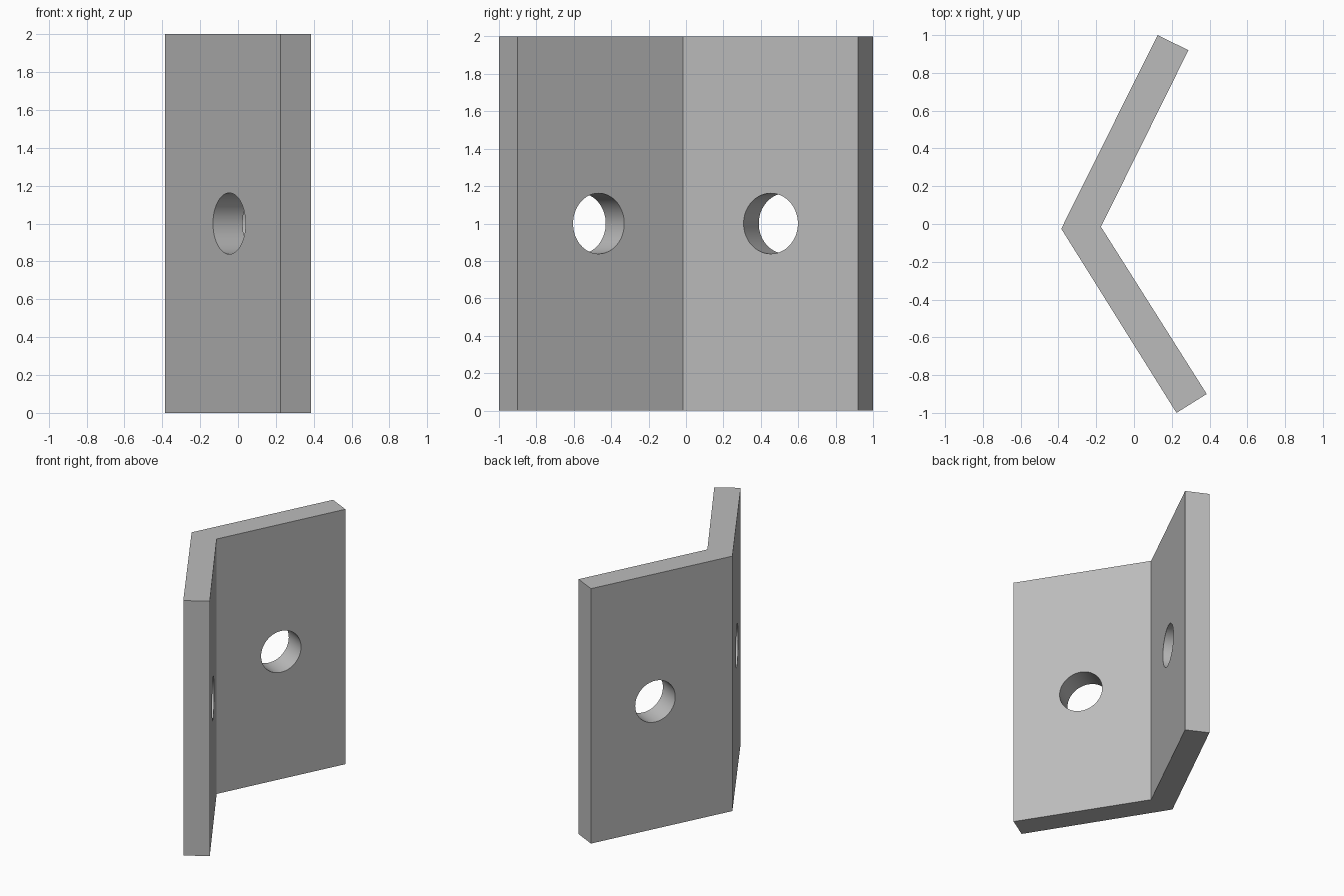
import bpy
import bmesh
from mathutils import Vector

cube = bpy.data.objects.get("Cube")
if cube:
    bpy.data.objects.remove(cube, do_unlink=True)

HEIGHT = 2.0
HOLE_RADIUS = 0.162

# Plan corners of the bent plate
OUTER_BEND, INNER_BEND = Vector((-0.385, -0.025)), Vector((-0.175, -0.015))
FRONT_OUTER, FRONT_INNER = Vector((0.225, -1.0)), Vector((0.385, -0.9))
BACK_OUTER, BACK_INNER = Vector((0.125, 1.0)), Vector((0.288, 0.92))

# Plain grey metal
grey = bpy.data.materials.new("plain grey")
grey.use_nodes = True
colour = (0.5, 0.5, 0.5, 1)
grey.diffuse_color = colour
grey.node_tree.nodes["Principled BSDF"].inputs["Base Color"].default_value = colour

# Bent plate, extruded from its plan
bm = bmesh.new()
plan = [FRONT_OUTER, FRONT_INNER, INNER_BEND, BACK_INNER, BACK_OUTER, OUTER_BEND]
base = bm.faces.new([bm.verts.new((p.x, p.y, 0)) for p in plan])
top = bmesh.ops.extrude_face_region(bm, geom=[base])["geom"]
bmesh.ops.translate(bm, vec=(0, 0, HEIGHT),
                    verts=[v for v in top if isinstance(v, bmesh.types.BMVert)])
bmesh.ops.recalc_face_normals(bm, faces=bm.faces)
mesh = bpy.data.meshes.new("angle_bracket")
bm.to_mesh(mesh)
bm.free()
mesh.materials.append(grey)
bracket = bpy.data.objects.new("angle_bracket", mesh)
bpy.context.collection.objects.link(bracket)
bpy.context.view_layer.objects.active = bracket


def drill_hole(name, inner_end, hole_y):
    """Cut a round hole square to the inner face of one wing."""
    along = inner_end - INNER_BEND
    centre = INNER_BEND + along * ((hole_y - INNER_BEND.y) / along.y)
    normal = Vector((along.y, -along.x, 0))
    bpy.ops.mesh.primitive_cylinder_add(
        vertices=64, radius=HOLE_RADIUS, depth=0.6,
        location=(centre.x, centre.y, HEIGHT / 2),
        rotation=normal.to_track_quat("Z", "Y").to_euler())
    cutter = bpy.context.object
    cutter.name = name
    cutter.hide_render = True
    cutter.data.materials.append(grey)
    bpy.context.view_layer.objects.active = bracket
    cut = bracket.modifiers.new(name, "BOOLEAN")
    cut.operation = "DIFFERENCE"
    cut.solver = "EXACT"
    cut.object = cutter
    bpy.ops.object.modifier_apply(modifier=cut.name)
    bpy.data.objects.remove(cutter, do_unlink=True)


drill_hole("front_hole", FRONT_INNER, -0.467)
drill_hole("back_hole", BACK_INNER, 0.453)

# Smooth hole walls with crisp plate edges
bpy.ops.object.select_all(action="DESELECT")
bracket.select_set(True)
bpy.context.view_layer.objects.active = bracket
bpy.ops.object.shade_smooth_by_angle()
